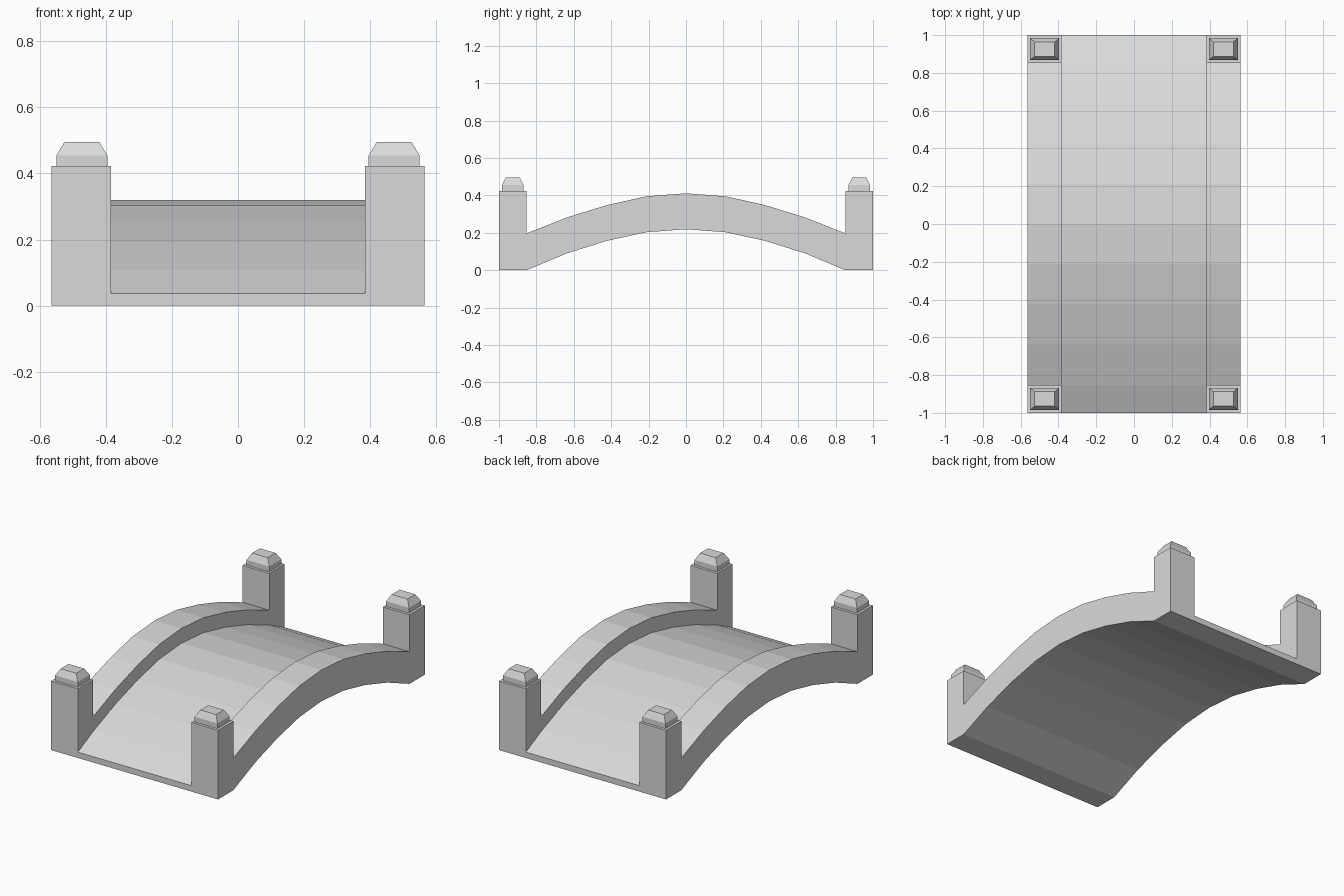
import bpy, bmesh

cube = bpy.data.objects.get("Cube")
if cube:
    bpy.data.objects.remove(cube, do_unlink=True)

# One plain stone colour
stone = bpy.data.materials.new("stone_grey")
stone.use_nodes = True
colour = (0.7, 0.7, 0.7, 1)
stone.diffuse_color = colour
stone.node_tree.nodes["Principled BSDF"].inputs["Base Color"].default_value = colour

HALF_WIDTH, INNER, POST_Y, POST_TOP = 0.565, 0.384, 0.852, 0.423


def make_object(name, bm):
    bmesh.ops.recalc_face_normals(bm, faces=bm.faces)
    mesh = bpy.data.meshes.new(name)
    bm.to_mesh(mesh)
    bm.free()
    mesh.materials.append(stone)
    obj = bpy.data.objects.new(name, mesh)
    bpy.context.collection.objects.link(obj)
    return obj


def extrude_profile(name, profile, x0, x1):
    """Extrude a (y, z) outline along x."""
    bm = bmesh.new()
    face = bm.faces.new([bm.verts.new((x0, y, z)) for y, z in profile])
    grown = bmesh.ops.extrude_face_region(bm, geom=[face])["geom"]
    moved = [v for v in grown if isinstance(v, bmesh.types.BMVert)]
    bmesh.ops.translate(bm, verts=moved, vec=(x1 - x0, 0, 0))
    return make_object(name, bm)


def mirrored(half):
    """Complete a front half, ending at the crown, to the full span."""
    return half + [(-y, z) for y, z in reversed(half[:-1])]


# Arch curves, front springing to crown
steps = (-POST_Y, -0.637, -0.423, -0.212, 0)
under = mirrored(list(zip(steps, (0, 0.09, 0.157, 0.203, 0.219))))
rail = mirrored(list(zip(steps, (0.197, 0.282, 0.348, 0.395, 0.411))))
road = [(y, z - 0.091) for y, z in rail]

# Arched deck between the side walls
bottom = [(1, 0)] + under[::-1] + [(-1, 0)]
extrude_profile("deck", [(-1, 0.036)] + road + [(1, 0.036)] + bottom, -INNER, INNER)

# Side walls: arched parapet with an end post at each end
wall = [(-1, POST_TOP), (-POST_Y, POST_TOP)] + rail + [(POST_Y, POST_TOP), (1, POST_TOP)] + bottom
for side, sx in (("right", -1), ("left", 1)):
    extrude_profile(side + "_parapet", wall, sx * INNER, sx * HALF_WIDTH)

    # Post caps: short block with a chamfered top
    for end, sy in (("front", -1), ("back", 1)):
        bm = bmesh.new()
        rings = []
        for hx, hy, z in ((0.077, 0.058, POST_TOP), (0.077, 0.058, 0.455), (0.053, 0.038, 0.495)):
            rings.append([bm.verts.new((sx * 0.473 + a * hx, sy * 0.926 + b * hy, z))
                          for a, b in ((-1, -1), (1, -1), (1, 1), (-1, 1))])
        for low, high in zip(rings, rings[1:]):
            for i in range(4):
                j = (i + 1) % 4
                bm.faces.new((low[i], low[j], high[j], high[i]))
        bm.faces.new(rings[-1])
        bm.faces.new(rings[0][::-1])
        make_object(f"{end}_{side}_post_cap", bm)
